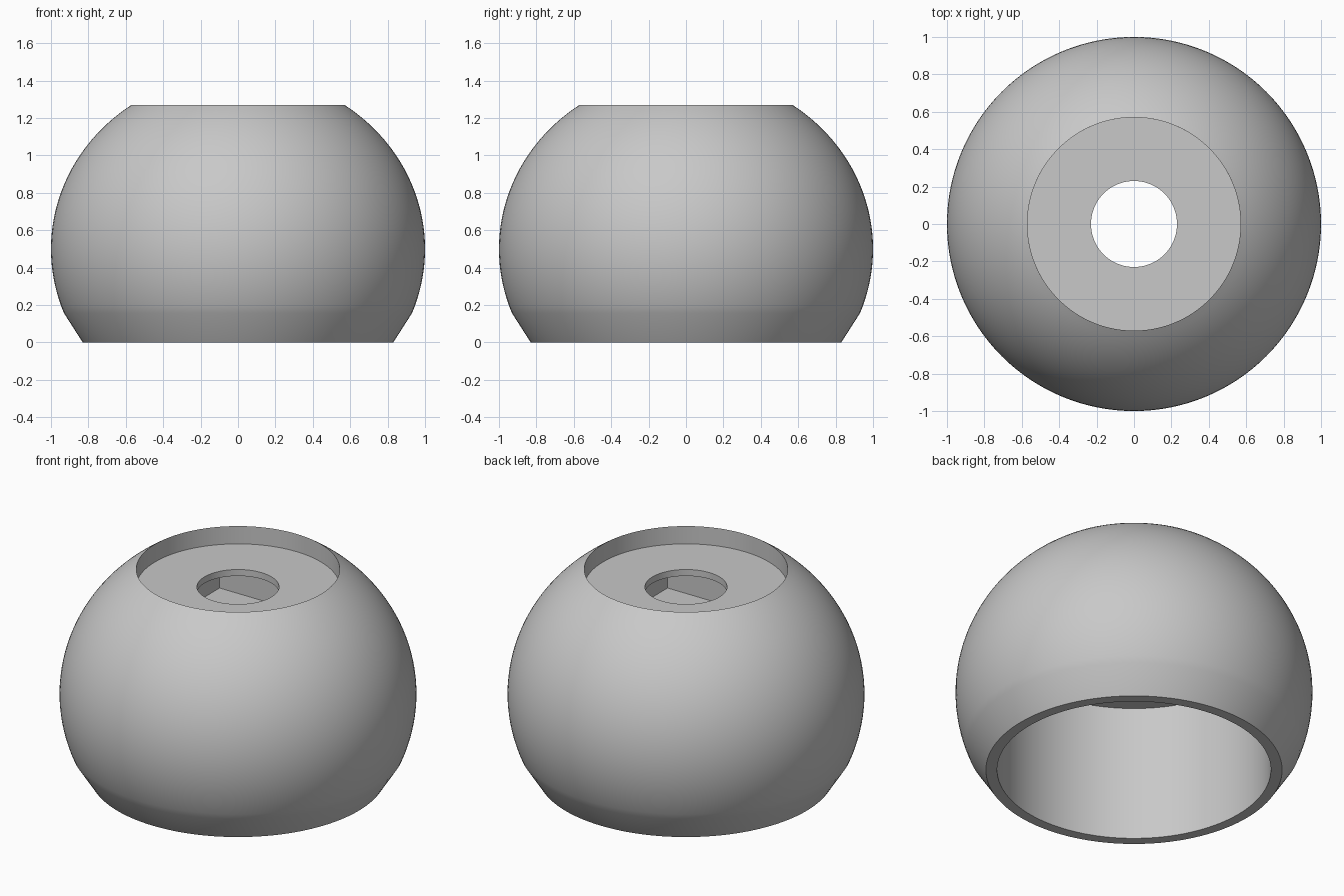
import bpy, bmesh, math

cube = bpy.data.objects.get("Cube")
if cube:
    bpy.data.objects.remove(cube)

grey = bpy.data.materials.new("plain_grey")
grey.use_nodes = True
grey.diffuse_color = (0.58, 0.58, 0.58, 1)
grey.node_tree.nodes["Principled BSDF"].inputs["Base Color"].default_value = (0.58, 0.58, 0.58, 1)

SEGMENTS = 128


def add_object(name, bm):
    bmesh.ops.recalc_face_normals(bm, faces=bm.faces)
    mesh = bpy.data.meshes.new(name)
    bm.to_mesh(mesh)
    bm.free()
    obj = bpy.data.objects.new(name, mesh)
    bpy.context.collection.objects.link(obj)
    mesh.materials.append(grey)
    return obj


def lathe(name, profile, start=0.0, sweep=math.tau, steps=SEGMENTS):
    """Turn a closed (radius, height) profile about the z axis."""
    bm = bmesh.new()
    full = sweep == math.tau
    rings = []
    for i in range(steps if full else steps + 1):
        a = start + sweep * i / steps
        rings.append([bm.verts.new((r * math.cos(a), r * math.sin(a), z)) for r, z in profile])
    pairs = list(zip(rings, rings[1:]))
    if full:
        pairs.append((rings[-1], rings[0]))
    else:
        bm.faces.new(rings[0])
        bm.faces.new(rings[-1])
    n = len(profile)
    for p, q in pairs:
        for j in range(n):
            k = (j + 1) % n
            bm.faces.new((p[j], q[j], q[k], p[k]))
    return add_object(name, bm)


def smooth(obj):
    bpy.ops.object.select_all(action='DESELECT')
    obj.select_set(True)
    bpy.context.view_layer.objects.active = obj
    bpy.ops.object.shade_smooth_by_angle(angle=math.radians(30))


# Rounded outer wall, flaring up from the base
low, high = math.asin(-0.366), math.asin(0.8216)
outer = [(0.83, 0)]
for i in range(33):
    t = low + (high - low) * i / 32
    outer.append((math.cos(t), 0.5 + 0.937 * math.sin(t)))

# Top recess, central hole, inner shelf and open lower cavity
inner = [(0.57, 1.16), (0.23, 1.16), (0.23, 1.0), (0.3, 1.0),
         (0.3, 0.84), (0.767, 0.84), (0.767, 0)]
shell = lathe("round_shell", outer + inner)

# Square chamber between the top plate and the shelf
bm = bmesh.new()
bmesh.ops.create_cube(bm, size=1)
bmesh.ops.scale(bm, vec=(0.84, 0.84, 0.24), verts=bm.verts)
bmesh.ops.translate(bm, vec=(0, 0, 1.0), verts=bm.verts)
cutter = add_object("chamber_cutter", bm)
cutter.hide_render = True
cut = shell.modifiers.new("chamber", 'BOOLEAN')
cut.operation = 'DIFFERENCE'
cut.solver = 'EXACT'
cut.object = cutter
bpy.context.view_layer.objects.active = shell
bpy.ops.object.modifier_apply(modifier=cut.name)
bpy.data.objects.remove(cutter)
smooth(shell)

# Curved pad on the cavity wall
pad = lathe("inner_wall_pad", [(0.759, 0.42), (0.775, 0.42), (0.775, 0.85), (0.759, 0.85)],
            start=math.radians(-66), sweep=math.radians(42), steps=16)
smooth(pad)
